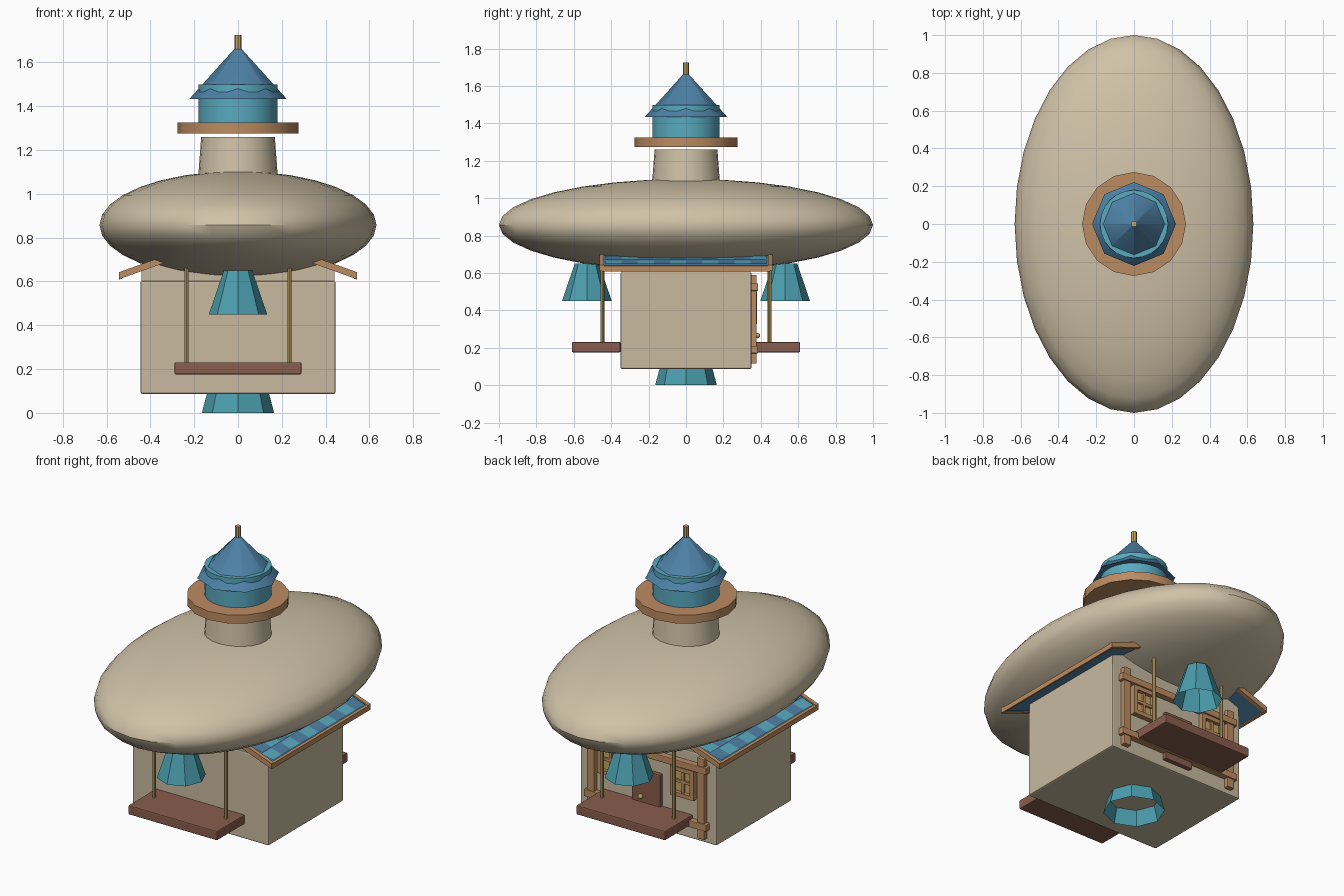
import bpy, bmesh, math
from mathutils import Matrix, Vector

if "Cube" in bpy.data.objects:
    bpy.data.objects.remove(bpy.data.objects["Cube"])


def material(name, rgb):
    m = bpy.data.materials.new(name)
    m.diffuse_color = (*rgb, 1)
    m.use_nodes = True
    m.node_tree.nodes["Principled BSDF"].inputs["Base Color"].default_value = m.diffuse_color
    return m


CREAM = material("cream", (0.63, 0.54, 0.39))
PLASTER = material("plaster", (0.58, 0.49, 0.35))
CYAN = material("cyan", (0.10, 0.40, 0.52))
TEAL = material("teal", (0.07, 0.34, 0.42))
BLUE = material("slate_blue", (0.075, 0.22, 0.38))
WOOD = material("light_wood", (0.50, 0.26, 0.12))
DECK = material("dark_wood", (0.25, 0.11, 0.075))
GOLD = material("gold", (0.56, 0.39, 0.13))


def finish(name, bm, mats, smooth=None):
    me = bpy.data.meshes.new(name)
    bm.to_mesh(me)
    bm.free()
    ob = bpy.data.objects.new(name, me)
    bpy.context.collection.objects.link(ob)
    for m in (mats if isinstance(mats, list) else [mats]):
        me.materials.append(m)
    if smooth:
        bpy.ops.object.select_all(action='DESELECT')
        ob.select_set(True)
        bpy.context.view_layer.objects.active = ob
        bpy.ops.object.shade_smooth_by_angle(angle=math.radians(smooth))
    return ob


def box(name, x, y, z, mat, bevel=0):
    """Box from (min, max) ranges."""
    bm = bmesh.new()
    bmesh.ops.create_cube(bm, size=1)
    for v in bm.verts:
        v.co = Vector([(a + b) / 2 + (b - a) * c for (a, b), c in zip((x, y, z), v.co)])
    if bevel:
        bmesh.ops.bevel(bm, geom=bm.edges[:], offset=bevel, segments=2,
                        profile=0.5, affect='EDGES')
    return finish(name, bm, mat)


def frustum(name, x, y, z0, z1, r0, r1, mat, n=8, caps=True, smooth=30, turn=0):
    bm = bmesh.new()
    place = Matrix.Translation((x, y, (z0 + z1) / 2)) @ Matrix.Rotation(turn, 4, 'Z')
    bmesh.ops.create_cone(bm, cap_ends=caps, segments=n, radius1=r0, radius2=r1,
                          depth=z1 - z0, matrix=place)
    return finish(name, bm, mat, smooth)


def prism(name, profile, y0, y1, mat):
    """Extrude an xz profile along y."""
    bm = bmesh.new()
    f = bm.faces.new([bm.verts.new((x, y0, z)) for x, z in profile])
    r = bmesh.ops.extrude_face_region(bm, geom=[f])
    bmesh.ops.translate(bm, vec=(0, y1 - y0, 0),
                        verts=[g for g in r['geom'] if isinstance(g, bmesh.types.BMVert)])
    bmesh.ops.recalc_face_normals(bm, faces=bm.faces)
    return finish(name, bm, mat)


# Balloon hull
bm = bmesh.new()
bmesh.ops.create_uvsphere(bm, u_segments=32, v_segments=16, radius=1)
bmesh.ops.transform(bm, verts=bm.verts,
                    matrix=Matrix.Translation((0, 0, 0.857)) @ Matrix.Diagonal((0.632, 1, 0.246, 1)))
finish("hull", bm, CREAM, 40)

# Tower on the hull
frustum("tower_neck", 0, 0, 1.06, 1.26, 0.183, 0.168, CREAM, 24)
frustum("tower_balcony", 0, 0, 1.275, 1.325, 0.275, 0.275, WOOD, 16)
frustum("tower_drum", 0, 0, 1.32, 1.498, 0.18, 0.18, CYAN, 24)
frustum("tower_roof", 0, 0, 1.433, 1.675, 0.222, 0.004, BLUE, 8, smooth=35)
frustum("finial", 0, 0, 1.66, 1.725, 0.016, 0.016, GOLD, 8)

# House body and gable
box("house_body", (-0.445, 0.445), (-0.35, 0.35), (0.087, 0.602), PLASTER, 0.008)
SLOPE = 0.36


def roof_z(x):
    return 0.635 + SLOPE * (0.54 - abs(x))


prism("house_gable", [(-0.44, 0.595), (0.44, 0.595), (0.44, roof_z(0.44) - 0.012),
                      (0, roof_z(0) - 0.012), (-0.44, roof_z(0.44) - 0.012)],
      -0.345, 0.345, PLASTER)

# Roof slopes with chequered tiles, eaves and barge boards
for s, side in ((1, "right"), (-1, "left")):
    prism("roof_slab_" + side,
          [(0, roof_z(0) - 0.02), (s * 0.54, roof_z(0.54) - 0.02),
           (s * 0.54, roof_z(0.54)), (0, roof_z(0))], -0.44, 0.44, BLUE)
    bm = bmesh.new()
    cols, rows = 10, 7
    for i in range(rows):
        xa, xb = 0.53 - 0.07 * i, 0.53 - 0.07 * (i + 1)
        for j in range(cols):
            ya, yb = -0.43 + 0.086 * j, -0.43 + 0.086 * (j + 1)
            pts = [(xa, ya, 0.009), (xa, yb, 0.009), (xb, yb, 0.003), (xb, ya, 0.003)]
            f = bm.faces.new([bm.verts.new((s * x, y, roof_z(x) + d)) for x, y, d in pts])
            f.material_index = (i + j) % 2
            f.normal_update()
            if f.normal.z < 0:
                f.normal_flip()
    finish("roof_tiles_" + side, bm, [CYAN, BLUE])
    prism("eave_board_" + side,
          [(s * 0.53, 0.612), (s * 0.543, 0.609), (s * 0.543, 0.638), (s * 0.53, 0.644)],
          -0.45, 0.45, WOOD)
    for t, end in ((1, "back"), (-1, "front")):
        prism("barge_board_%s_%s" % (side, end),
              [(0, roof_z(0) - 0.024), (s * 0.543, roof_z(0.543) - 0.024),
               (s * 0.543, roof_z(0.543) + 0.008), (0, roof_z(0) + 0.008)],
              t * 0.45 - 0.012, t * 0.45 + 0.012, WOOD)

# Thruster bells, open underneath
frustum("belly_bell", 0, 0, 0, 0.15, 0.165, 0.125, TEAL, 8, caps=False, turn=math.pi / 8 * 0)
for t, end in ((1, "back"), (-1, "front")):
    frustum(end + "_bell", 0, t * 0.53, 0.45, 0.65, 0.133, 0.065, TEAL, 8, caps=False)
    # Hanging decks with their poles
    ys = sorted((t * 0.35, t * 0.61))
    box(end + "_deck", (-0.29, 0.29), ys, (0.176, 0.231), DECK, 0.006)
    for s, side in ((1, "right"), (-1, "left")):
        frustum("%s_pole_%s" % (end, side), s * 0.235, t * 0.447, 0.22, 0.74,
                0.01, 0.01, GOLD, 8)

# Timber frame on the back wall
for s, side in ((1, "right"), (-1, "left")):
    box("post_" + side, (s * 0.36 - 0.023, s * 0.36 + 0.023), (0.345, 0.378),
        (0.115, 0.59), WOOD, 0.004)
    # Window: pane, frame bars and cross bars
    cx, cz, w, h = s * 0.237, 0.415, 0.065, 0.075
    box("window_pane_" + side, (cx - w, cx + w), (0.345, 0.358), (cz - h, cz + h), GOLD)
    for d in (-1, 1):
        box("window_side_%s" % side, (cx + d * w - 0.012, cx + d * w + 0.012),
            (0.345, 0.38), (cz - h - 0.012, cz + h + 0.012), WOOD)
        box("window_rail_%s" % side, (cx - w, cx + w), (0.345, 0.38),
            (cz + d * h - 0.012, cz + d * h + 0.012), WOOD)
    box("window_mullion_" + side, (cx - 0.008, cx + 0.008), (0.345, 0.37),
        (cz - h, cz + h), WOOD)
    box("window_crossbar_" + side, (cx - w, cx + w), (0.345, 0.37),
        (cz - 0.008, cz + 0.008), WOOD)
for name, z in (("top_beam", 0.525), ("bottom_beam", 0.19)):
    box(name, (-0.4, 0.4), (0.345, 0.385), (z - 0.02, z + 0.02), WOOD, 0.004)

# Door and knob
box("door", (-0.092, 0.092), (0.345, 0.375), (0.13, 0.42), DECK, 0.005)
bm = bmesh.new()
bmesh.ops.create_uvsphere(bm, u_segments=12, v_segments=8, radius=0.014,
                          matrix=Matrix.Translation((0.03, 0.383, 0.265)))
finish("door_knob", bm, GOLD, 60)
